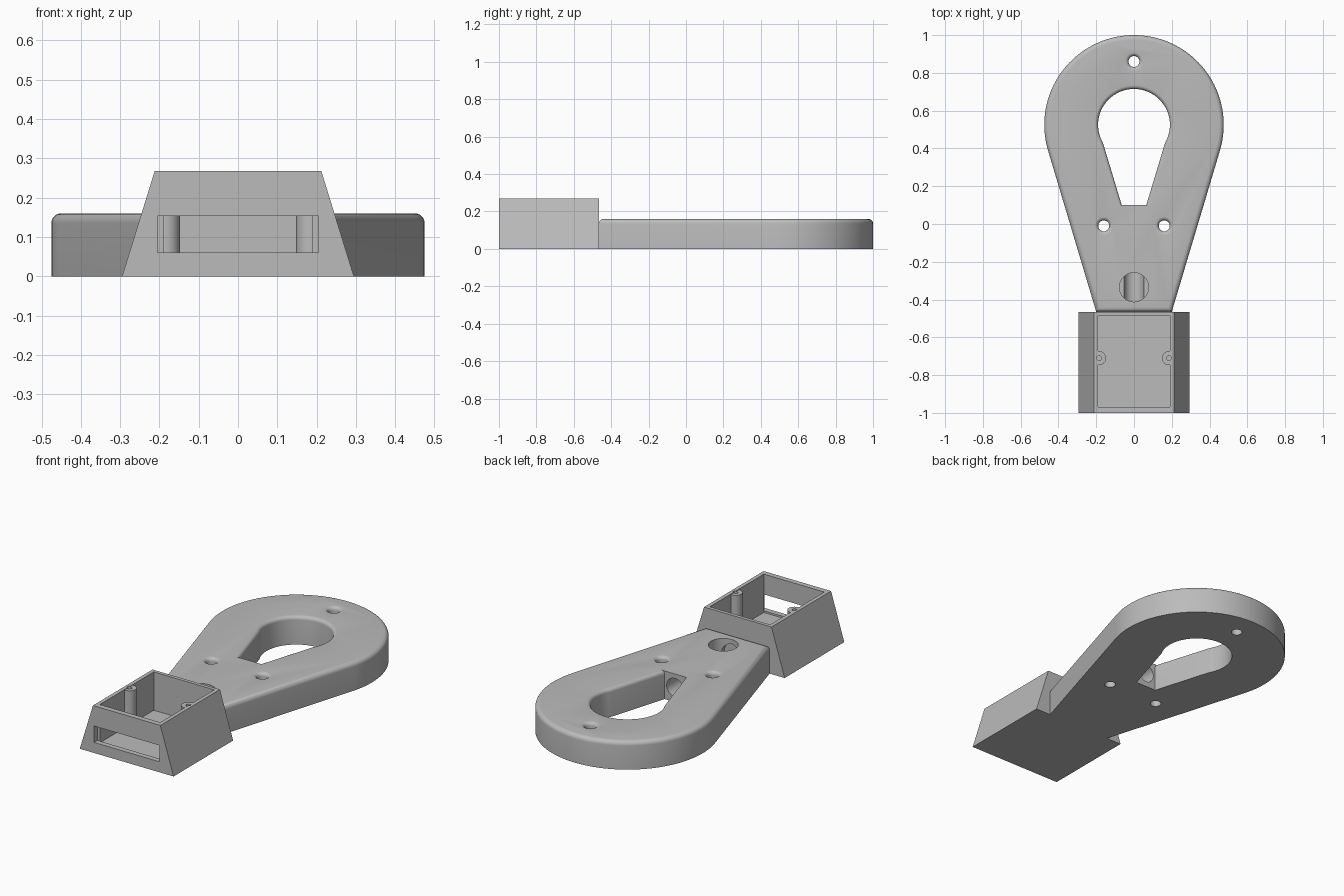
import bpy, bmesh
from math import sin, cos, pi, radians, atan2, acos, hypot
from mathutils import Vector

cube = bpy.data.objects.get("Cube")
if cube:
    bpy.data.objects.remove(cube, do_unlink=True)

grey = bpy.data.materials.new("plain grey")
grey.use_nodes = True
colour = (0.5, 0.5, 0.5, 1)
grey.diffuse_color = colour
grey.node_tree.nodes["Principled BSDF"].inputs["Base Color"].default_value = colour


def make_object(name, bm):
    bmesh.ops.recalc_face_normals(bm, faces=bm.faces)
    mesh = bpy.data.meshes.new(name)
    bm.to_mesh(mesh)
    bm.free()
    mesh.materials.append(grey)
    obj = bpy.data.objects.new(name, mesh)
    bpy.context.collection.objects.link(obj)
    return obj


def arc(cx, cy, r, start, end, n):
    return [(cx + r * cos(start + (end - start) * i / n),
             cy + r * sin(start + (end - start) * i / n)) for i in range(n + 1)]


def circle(cx, cy, r, n=32):
    return arc(cx, cy, r, 0, 2 * pi, n)[:-1]


def offset(points, d):
    """Move a counter-clockwise outline outward by d with mitred corners."""
    out = []
    for i, p in enumerate(points):
        a, b, c = Vector(points[i - 1]), Vector(p), Vector(points[(i + 1) % len(points)])
        e, f = (b - a).normalized(), (c - b).normalized()
        n, m = Vector((e.y, -e.x)), Vector((f.y, -f.x))
        out.append(b + (n + m) * d / (1 + n.dot(m)))
    return out


def loft(name, points, profile, min_y=-9):
    """Stack offset copies of an outline; profile holds (offset, z) pairs."""
    bm = bmesh.new()
    rings = [[bm.verts.new((x, max(y, min_y), z)) for x, y in offset(points, d)]
             for d, z in profile]
    bm.faces.new(rings[0])
    bm.faces.new(rings[-1])
    for low, high in zip(rings, rings[1:]):
        for i in range(len(low)):
            bm.faces.new((low[i - 1], low[i], high[i], high[i - 1]))
    return make_object(name, bm)


def block(name, bottom_x, top_x, y0, y1, z0, z1):
    """Box with half widths that may differ at the bottom and the top."""
    bm = bmesh.new()
    bmesh.ops.create_cube(bm, size=2)
    for v in bm.verts:
        half = top_x if v.co.z > 0 else bottom_x
        v.co = (v.co.x * half, y1 if v.co.y > 0 else y0, z1 if v.co.z > 0 else z0)
    return make_object(name, bm)


def cut(target, cutter):
    mod = target.modifiers.new("cut", "BOOLEAN")
    mod.operation, mod.solver, mod.object = "DIFFERENCE", "EXACT", cutter
    bpy.context.view_layer.objects.active = target
    bpy.ops.object.modifier_apply(modifier=mod.name)
    bpy.data.objects.remove(cutter, do_unlink=True)


# Teardrop plate with a rounded top rim
HEIGHT, CENTRE_Y, RADIUS = 0.16, 0.525, 0.475
END_X, END_Y = 0.2, -0.465
dx, dy = END_X, END_Y - CENTRE_Y
tangent = atan2(dy, dx) + acos(RADIUS / hypot(dx, dy))
outline = arc(0, CENTRE_Y, RADIUS, tangent, pi - tangent, 64)
outline += [(-END_X, END_Y), (END_X, END_Y)]


def rim(r, sign):
    steps = [radians(15 * i) for i in range(7)]
    return [(sign * r * (1 - cos(a)), HEIGHT - r + r * sin(a)) for a in steps]


plate = loft("teardrop_plate", outline, [(0, 0)] + rim(0.025, -1))

# Keyhole-shaped opening with a rounded upper edge
keyhole = arc(0, CENTRE_Y, 0.19, radians(-30), radians(210), 48)
keyhole += [(-0.065, 0.1), (0.065, 0.1)]
cut(plate, loft("keyhole_cutter", keyhole,
                [(0, -0.1)] + rim(0.02, 1) + [(0.02, 0.3)], min_y=0.1))

# Three screw holes with flared mouths
for x, y in ((0, 0.86), (-0.16, -0.01), (0.16, -0.01)):
    cut(plate, loft("screw_cutter", circle(x, y, 0.029),
                    [(0, -0.1)] + rim(0.02, 1) + [(0.02, 0.3)]))

# Cable shaft from above and cable tunnel to the opening
cut(plate, loft("shaft_cutter", circle(0, -0.335, 0.077, 48), [(0, 0.08), (0, 0.3)]))
tunnel = loft("tunnel_cutter", circle(0, 0, 0.052), [(0, -0.2), (0, 0.42)])
tunnel.rotation_euler.x = radians(90)
tunnel.location.z = 0.083
bpy.context.view_layer.update()
cut(plate, tunnel)

# Sloped box, with screw posts left standing in its cavity
box = block("sloped_box", 0.295, 0.212, -1, END_Y, 0, 0.268)
cavity = block("cavity_cutter", 0.19, 0.19, -0.97, -0.485, 0.05, 0.4)
for side in (-1, 1):
    cut(cavity, loft("post", circle(side * 0.185, -0.71, 0.037),
                     [(0, 0), (0, 0.265)]))
cut(box, cavity)
for side in (-1, 1):
    cut(box, loft("post_hole_cutter", circle(side * 0.185, -0.71, 0.013, 20),
                  [(0, 0.16), (0, 0.4)]))

# Wide window in the front wall
cut(box, block("window_cutter", 0.205, 0.205, -1.1, -0.97, 0.06, 0.153))

# Smooth curves, crisp edges
for obj in (plate, box):
    bpy.ops.object.select_all(action="DESELECT")
    obj.select_set(True)
    bpy.context.view_layer.objects.active = obj
    bpy.ops.object.shade_smooth_by_angle(angle=radians(30))
